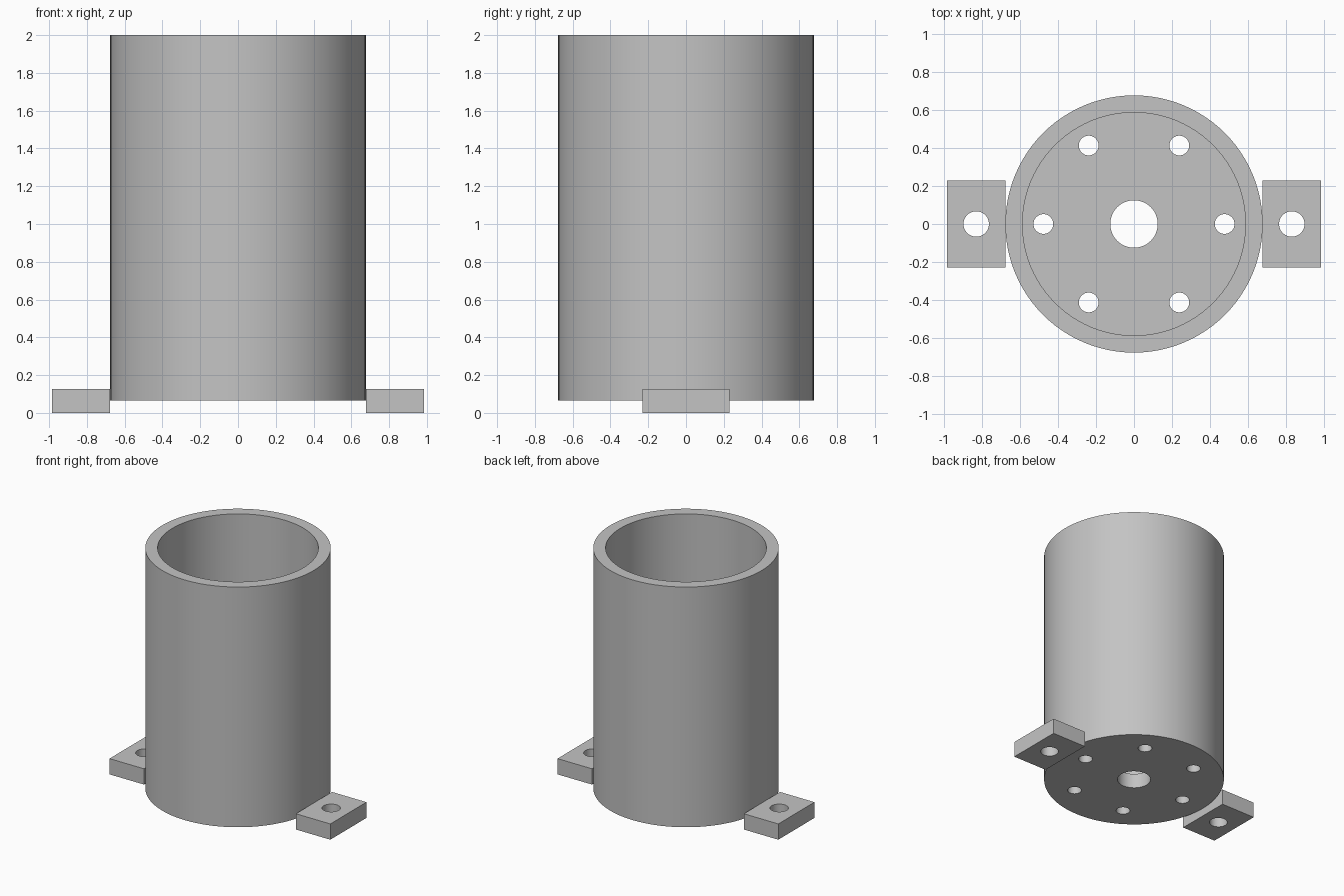
import bpy
import math

default = bpy.data.objects.get("Cube")
if default:
    bpy.data.objects.remove(default, do_unlink=True)

# Overall sizes
BASE_Z, TOP_Z = 0.065, 2.0
OUTER_R, INNER_R = 0.677, 0.587
FLOOR = 0.12
TAB_IN, TAB_OUT, TAB_HALF, TAB_H = 0.677, 0.984, 0.23, 0.127

grey = bpy.data.materials.new("plain grey")
grey.use_nodes = True
COLOUR = (0.55, 0.55, 0.55, 1)
grey.diffuse_color = COLOUR
grey.node_tree.nodes["Principled BSDF"].inputs["Base Color"].default_value = COLOUR


def cylinder(name, x, y, z0, z1, radius, sides=48):
    bpy.ops.mesh.primitive_cylinder_add(vertices=sides, radius=radius, depth=z1 - z0,
                                        location=(x, y, (z0 + z1) / 2))
    obj = bpy.context.object
    obj.name = name
    obj.data.materials.append(grey)
    return obj


def cut(target, cutter):
    """Subtract the cutter from the target and discard it."""
    cutter.hide_render = True
    mod = target.modifiers.new("cut", "BOOLEAN")
    mod.operation = "DIFFERENCE"
    mod.solver = "EXACT"
    mod.object = cutter
    bpy.context.view_layer.objects.active = target
    bpy.ops.object.modifier_apply(modifier=mod.name)
    bpy.data.objects.remove(cutter, do_unlink=True)


def smooth(obj):
    bpy.ops.object.select_all(action="DESELECT")
    obj.select_set(True)
    bpy.context.view_layer.objects.active = obj
    bpy.ops.object.shade_smooth_by_angle(angle=math.radians(30))


# Open-topped housing with a thick floor
housing = cylinder("housing", 0, 0, BASE_Z, TOP_Z, OUTER_R, 96)
cut(housing, cylinder("bore_cutter", 0, 0, BASE_Z + FLOOR, TOP_Z + 0.2, INNER_R, 96))

# Central shaft hole and ring of six bolt holes through the floor
cut(housing, cylinder("shaft_cutter", 0, 0, -0.1, 0.4, 0.125))
for i in range(6):
    a = i * math.tau / 6
    cut(housing, cylinder("bolt_cutter", 0.477 * math.cos(a), 0.477 * math.sin(a),
                          -0.1, 0.4, 0.052))
smooth(housing)

# Drilled mounting tabs on both sides
for side, name in ((1, "left_mounting_tab"), (-1, "right_mounting_tab")):
    x = side * (TAB_IN + TAB_OUT) / 2
    bpy.ops.mesh.primitive_cube_add(size=1, location=(x, 0, TAB_H / 2))
    tab = bpy.context.object
    tab.name = name
    tab.scale = (TAB_OUT - TAB_IN, 2 * TAB_HALF, TAB_H)
    bpy.ops.object.transform_apply(location=False, rotation=False, scale=True)
    tab.data.materials.append(grey)
    cut(tab, cylinder("screw_cutter", x, 0, -0.1, 0.4, 0.067))
    smooth(tab)
